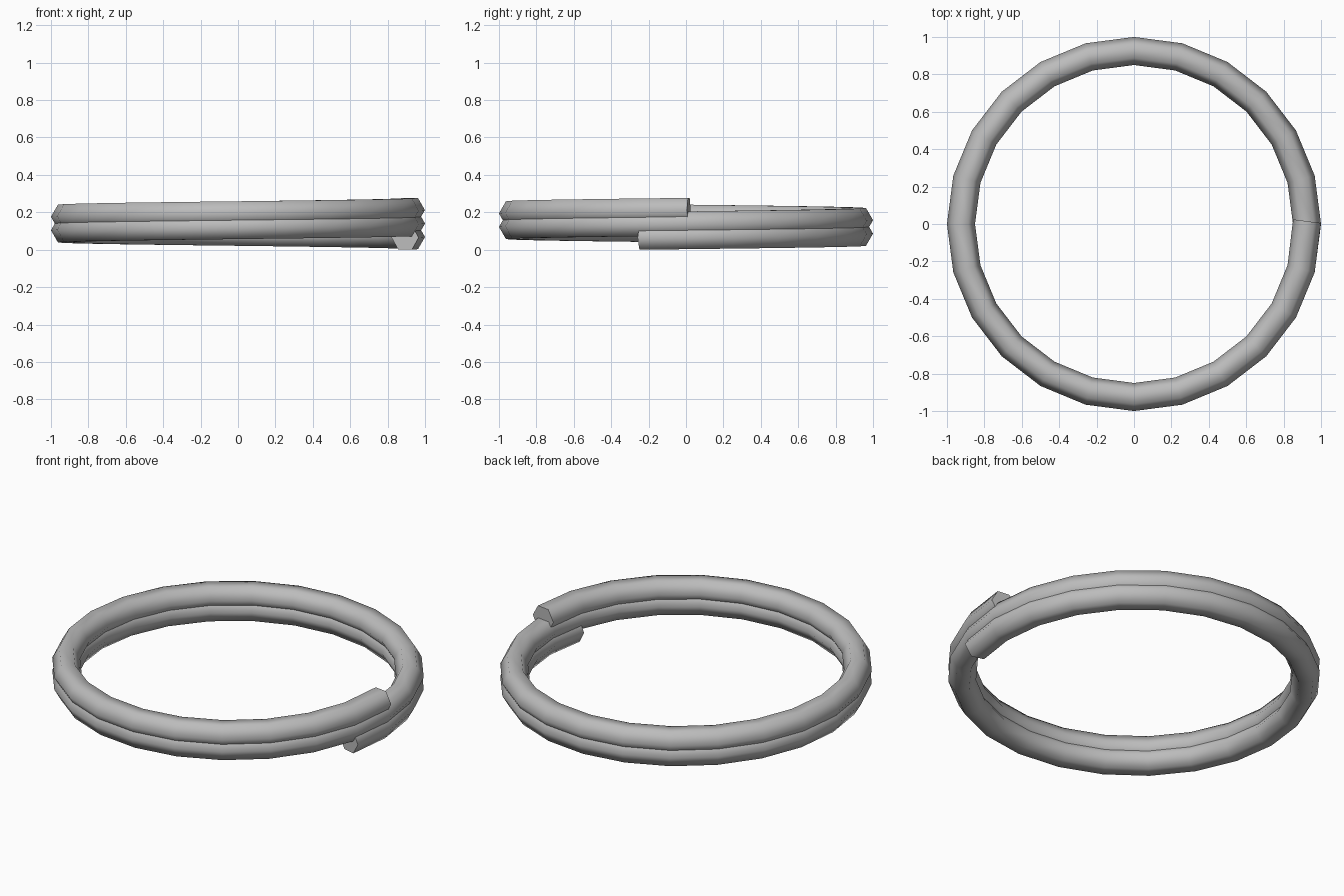
import bpy, bmesh
from math import radians, cos, sin, pi
from mathutils import Matrix, Vector

cube = bpy.data.objects.get("Cube")
if cube:
    bpy.data.objects.remove(cube, do_unlink=True)

COIL_R, WIRE_R = 0.925, 0.075    # coil radius, wire radius
SIDES, STEPS = 6, 49             # wire sides, 15 degree steps (just over two turns)
STEP = radians(15)
RISE = 0.147 / STEPS             # climb per step
Z0 = WIRE_R * sin(pi / 3)

steel = bpy.data.materials.new("grey_steel")
steel.use_nodes = True
colour = (0.5, 0.5, 0.5, 1)
steel.diffuse_color = colour
steel.node_tree.nodes["Principled BSDF"].inputs["Base Color"].default_value = colour

bm = bmesh.new()


def wire_section(i):
    """Hexagonal wire section at one step of the helix."""
    angle = (i - 1) * STEP
    turn, push = angle, 0
    if i == STEPS:               # the free upper end is cut square to its last segment
        turn, push = angle - STEP / 2, 0.015
    centre = Vector((COIL_R * cos(angle), COIL_R * sin(angle) + push, Z0 + RISE * i))
    place = Matrix.Translation(centre) @ Matrix.Rotation(turn, 4, 'Z')
    return [bm.verts.new(place @ Vector((WIRE_R * cos(a), 0, WIRE_R * sin(a))))
            for a in (2 * pi * k / SIDES for k in range(SIDES))]


# Wound wire with closed ends
rings = [wire_section(i) for i in range(STEPS + 1)]
for low, high in zip(rings, rings[1:]):
    for k in range(SIDES):
        n = (k + 1) % SIDES
        bm.faces.new((low[k], low[n], high[n], high[k]))
bm.faces.new(rings[0])
bm.faces.new(rings[-1])
bmesh.ops.recalc_face_normals(bm, faces=bm.faces)

mesh = bpy.data.meshes.new("split_ring")
bm.to_mesh(mesh)
bm.free()
mesh.materials.append(steel)
ring = bpy.data.objects.new("split_ring", mesh)
bpy.context.collection.objects.link(ring)

# Rounded wire, crisp cut ends
bpy.ops.object.select_all(action='DESELECT')
ring.select_set(True)
bpy.context.view_layer.objects.active = ring
bpy.ops.object.shade_smooth_by_angle(angle=radians(75))
